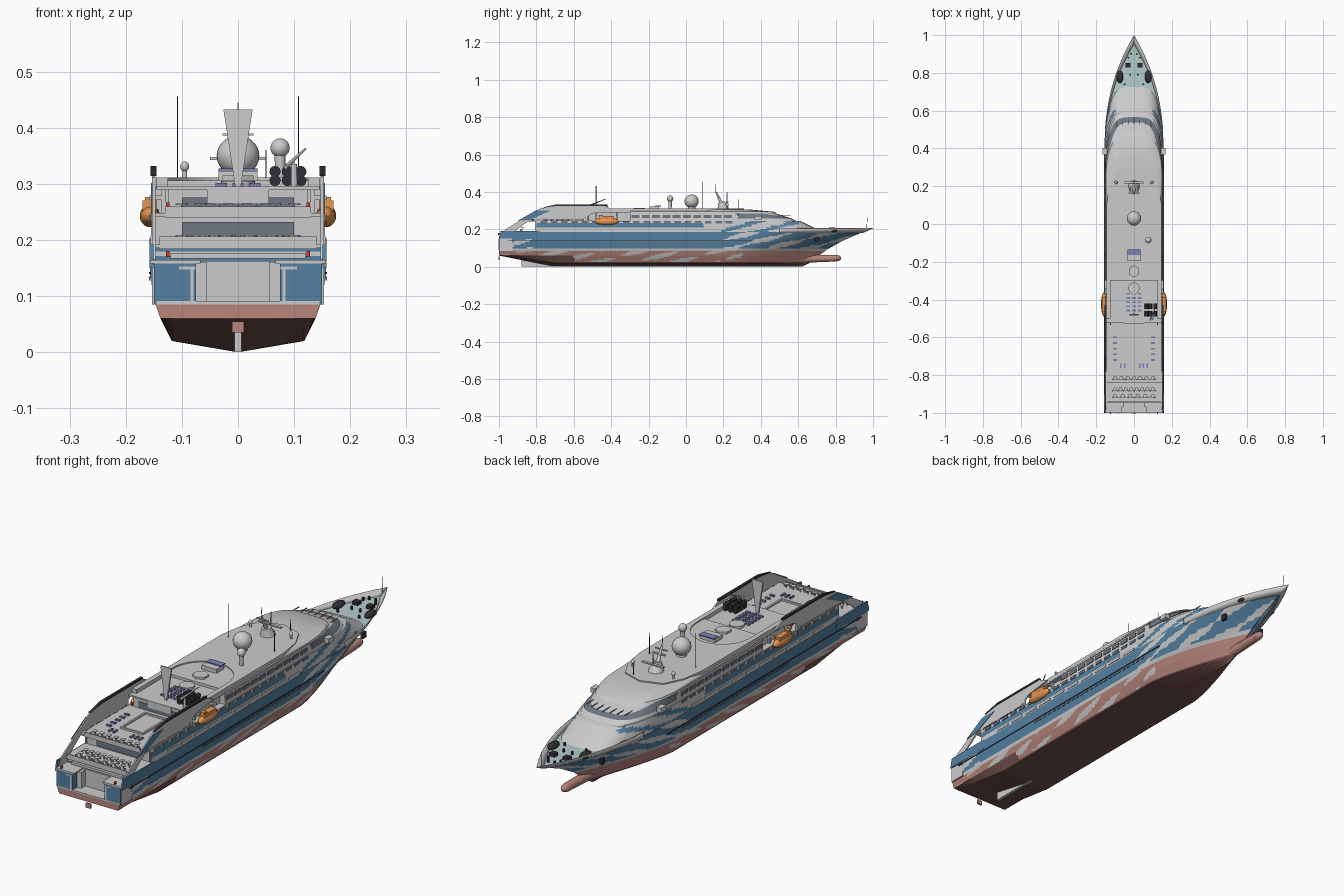
import bpy, bmesh, math
from mathutils import Vector, Matrix

if "Cube" in bpy.data.objects:
    bpy.data.objects.remove(bpy.data.objects["Cube"])

def mat(name, r, g, b):
    m = bpy.data.materials.new(name)
    m.diffuse_color = (r, g, b, 1)
    m.use_nodes = True
    m.node_tree.nodes["Principled BSDF"].inputs["Base Color"].default_value = m.diffuse_color
    return m

GREY = mat("hull_grey", .60, .60, .60)
BLUE = mat("blue", .09, .22, .36)
PINK = mat("red_paint", .48, .24, .20)
BROWN = mat("bottom_brown", .17, .085, .075)
TEAL = mat("foredeck_teal", .45, .62, .60)
DARK = mat("dark", .03, .03, .035)
GLASS = mat("window_grey", .16, .19, .23)
ORANGE = mat("orange", .80, .30, .08)
LOUNGE = mat("lounger_blue", .20, .22, .48)
RED = mat("red_marker", .7, .03, .03)
PALETTE = [GREY, BLUE, PINK, BROWN, TEAL, DARK]

def finish(name, bm, mats, smooth=False, fix=True):
    if fix:
        bmesh.ops.recalc_face_normals(bm, faces=bm.faces)
    me = bpy.data.meshes.new(name)
    bm.to_mesh(me)
    bm.free()
    for m in mats:
        me.materials.append(m)
    ob = bpy.data.objects.new(name, me)
    bpy.context.collection.objects.link(ob)
    if smooth:
        bpy.ops.object.select_all(action='DESELECT')
        ob.select_set(True)
        bpy.context.view_layer.objects.active = ob
        bpy.ops.object.shade_smooth_by_angle(angle=math.radians(30))
    return ob

def loft(name, rings, color=None, mats=None, caps=True, smooth=True):
    """Skin a list of closed rings; color(center) picks a palette material."""
    bm = bmesh.new()
    vs = [[bm.verts.new(p) for p in r] for r in rings]
    n = len(rings[0])
    for a, b in zip(vs, vs[1:]):
        for i in range(n):
            j = (i + 1) % n
            bm.faces.new((a[i], a[j], b[j], b[i]))
    if caps:  # rings are symmetric, so cap with quads across the middle
        for r in (vs[0], vs[-1]):
            for i in range(n // 2 - 1):
                bm.faces.new((r[i], r[i + 1], r[n - 2 - i], r[n - 1 - i]))
    if color:
        for f in bm.faces:
            f.material_index = PALETTE.index(color(f.calc_center_median()))
    return finish(name, bm, mats or PALETTE, smooth)

def boxes(name, items, m, mirror=False):
    """items: (x, y, z, size_x, size_y, size_z) in one object."""
    bm = bmesh.new()
    for x, y, z, a, b, c in items:
        for s in ((1, -1) if mirror else (1,)):
            bmesh.ops.create_cube(bm, size=1, matrix=Matrix.Translation((x * s, y, z)) @ Matrix.Diagonal((a, b, c, 1)))
    return finish(name, bm, [m])

def tubes(name, items, m, seg=12):
    """items: (start, end, radius_start, radius_end)."""
    bm = bmesh.new()
    for p, q, r1, r2 in items:
        p, q = Vector(p), Vector(q)
        rot = (q - p).to_track_quat('Z', 'Y').to_matrix().to_4x4()
        bmesh.ops.create_cone(bm, cap_ends=True, segments=seg, radius1=r1, radius2=r2, depth=(q - p).length,
                              matrix=Matrix.Translation((p + q) / 2) @ rot)
    return finish(name, bm, [m], True)

def ball(name, c, size, m, mirror=False):
    bm = bmesh.new()
    for s in ((1, -1) if mirror else (1,)):
        bmesh.ops.create_uvsphere(bm, u_segments=24, v_segments=14, radius=1,
                                  matrix=Matrix.Translation((c[0] * s, c[1], c[2])) @ Matrix.Diagonal((*size, 1)))
    return finish(name, bm, [m], True)

def prism(name, pts, x0, x1, m):
    """Side-view polygon (y, z) given thickness in x, on both sides."""
    bm = bmesh.new()
    for s in (1, -1):
        a = [bm.verts.new((x0 * s, y, z)) for y, z in pts]
        b = [bm.verts.new((x1 * s, y, z)) for y, z in pts]
        bm.faces.new(a); bm.faces.new(b[::-1])
        for i in range(len(pts)):
            j = (i + 1) % len(pts)
            bm.faces.new((a[i], a[j], b[j], b[i]))
    return finish(name, bm, [m])

def plan(B, ya, y0, yf, z, e=.5, n=16, k=40):
    """Deck outline: straight sides, rounded front."""
    half = [(B, ya + (y0 - ya) * i / k, z) for i in range(k)]
    for i in range(n + 1):
        a = math.pi / 2 * i / n
        half.append((max(B * max(math.cos(a), 0) ** e, .0005), y0 + (yf - y0) * math.sin(a), z))
    return half + [(-x, y, zz) for x, y, zz in reversed(half)]

# --- hull: levels of (z, half beam, stern y, bow y, taper start, taper power)
LEVELS = [(.0, .001, -1, .62, .30, 1.5), (.02, .118, -1, .66, .25, 1.3), (.06, .138, -1, .71, .25, 1.5),
          (.085, .147, -1, .745, .25, 1.6), (.09, .149, -.93, .75, .27, 1.6), (.14, .157, -.93, .84, .30, 2.0),
          (.187, .158, -.93, .95, .35, 2.3)]
fine = []
for a, b in zip(LEVELS, LEVELS[1:]):
    k = 1 if b[0] - a[0] < .01 else 6
    fine += [[u + (v - u) * i / k for u, v in zip(a, b)] for i in range(k)]
fine.append(LEVELS[-1])

def hull_point(lv, t):
    z, B, ys, yb, y0, p = lv
    y = ys + (yb - ys) * t
    s = max(0, (y - y0) / (yb - y0))
    lift = max(0, min(1, (-.7 - y) / .3)) * max(0, .06 - z)
    return (max(B * (1 - s ** p), .0005), y, z + lift)

def hull_color(c):
    x, y, z = c
    if z > .185 and abs(x) < .14 and y > .5:
        return TEAL
    wave = math.sin(y * 30 - z * 120) + .5 * math.sin(y * 13 + z * 60)
    if z < .03 or (z < .062 and y < -.6):
        return BROWN
    if z < .085:
        return PINK if wave < .55 or y > .3 else GREY
    if z < .097:
        return GREY
    if y > .2 or y < -.82:
        return GREY if wave > .45 else BLUE
    return BLUE

N = 150
rings = []
for i in range(N + 1):
    r = [hull_point(lv, i / N) for lv in fine]
    rings.append(r + [(-x, y, z) for x, y, z in reversed(r)])
loft("hull", rings, hull_color)
ball("bulb_tip", (0, .795, .046), (.018, .035, .018), PINK)
tubes("bulbous_bow", [((0, .56, .04), (0, .795, .046), .022, .018)], PINK, 20)
boxes("skeg", [(0, -.77, .02, .012, .22, .04)], GREY)
boxes("rub_rail", [(.157, -.3, .141, .004, 1.3, .004)], DARK, True)

# --- flared bow bulwark, open strip
bm = bmesh.new()
top = (.205, .158, 0, 1.0, .38, 2.3)
rows = []
for i in range(41):
    t = i / 40
    lo = hull_point((.18, .157, .5, .945, .35, 2.3), t)
    hi = hull_point((.205, .158, .5, 1.0, .36, 2.4), t)
    rows.append((lo, hi))
for s in (1, -1):
    vs = [[bm.verts.new((x * s, y, z)) for x, y, z in r] for r in rows]
    for a, b in zip(vs, vs[1:]):
        f = bm.faces.new((a[0], b[0], b[1], a[1]))
bulwark = finish("bow_bulwark", bm, [GREY], True)
bulwark.modifiers.new("thickness", 'SOLIDIFY').thickness = .003

# --- superstructure tiers
def tier_color(c):
    x, y, z = c
    if abs(x) > .1 and y > .2 and y < .62 and math.sin(y * 30 - z * 120) > .35:
        return BLUE
    if abs(x) > .15 and .207 < z < .232 and y < .1:
        return BLUE
    return GREY
loft("lower_deckhouse", [plan(.157 - .004 * i / 10, -.80, .33 - .002 * i, .73 - .012 * i, .185 + .006 * i)
                         for i in range(11)], tier_color)
loft("upper_deckhouse", [plan(.152, -.30, .30, .60, .24), plan(.150, -.30, .28, .565, .257),
                         plan(.146, -.30, .24, .46, .292)], mats=[GREY])
loft("bridge_windows", [plan(.1515, .28, .30, .566, .258), plan(.148, .28, .26, .475, .284)], mats=[GLASS])
boxes("bridge_mullions", [(x, .515 - abs(x) * .25, .275, .003, .09, .004) for x in (-.09, -.06, -.03, 0, .03, .06, .09)], GREY)
loft("roof_visor", [plan(.150, -.30, .25, .485, .286), plan(.149, -.30, .24, .47, .294),
                    plan(.138, -.30, .1, .34, .306)], mats=[GREY])
boxes("bridge_wing", [(.155, .385, .262, .022, .035, .02)], GREY, True)

# --- top roof with a rounded cut-out open to the stern
outer = [(.146, -.50), (.146, .1), (.13, .2), (.09, .28), (0, .31)]
cut = [(.125 * math.cos(math.pi * i / 24), -.25 + .13 * math.sin(math.pi * i / 24)) for i in range(25)]
loop = outer + [(-x, y) for x, y in outer[-2::-1]] + [(-.125, -.50)] + cut[::-1] + [(.125, -.50)]
bm = bmesh.new()
f = bm.faces.new([bm.verts.new((x, y, .292)) for x, y in loop])
g = bmesh.ops.extrude_face_region(bm, geom=[f])
bmesh.ops.translate(bm, vec=(0, 0, .019), verts=[v for v in g["geom"] if isinstance(v, bmesh.types.BMVert)])
finish("top_roof", bm, [GREY])

# --- aft decks, parapets and stern
boxes("sun_deck_house", [(0, -.40, .265, .25, .24, .05)], GREY)
boxes("aft_decks", [(0, -.40, .292, .29, .25, .006), (0, -.67, .245, .30, .34, .006), (0, -.87, .189, .306, .15, .006),
                    (0, -.955, .088, .29, .09, .006)], GREY)
boxes("deck_parapets", [(0, -.525, .28, .11, .004, .03), (0, -.838, .25, .26, .004, .02), (0, -.943, .195, .28, .004, .022),
                        (0, -.93, .172, .24, .03, .01)], GREY)
boxes("stern_quarters", [(.112, -.965, .122, .075, .07, .074)], BLUE, True)
boxes("stern_quarter_trim", [(.145, -.962, .12, .016, .07, .07), (.112, -.965, .161, .09, .072, .006),
                             (.082, -1.0, .12, .006, .004, .06), (.09, -.998, .15, .03, .006, .006)], GREY, True)
boxes("marina_wall", [(0, -.935, .125, .15, .015, .075), (-.065, -.95, .125, .02, .04, .07), (.065, -.95, .125, .02, .04, .07)], GREY)
boxes("transom_hatch", [(0, -1.0, .045, .022, .006, .02)], PINK)
boxes("aft_glass", [(0, -.802, .215, .2, .006, .035), (0, -.521, .263, .2, .006, .026)], GLASS)
boxes("red_markers", [(.125, -.53, .262, .006, .01, .01), (.125, -1.0, .175, .006, .01, .01)], RED, True)

# --- sweeping side screens
prism("side_screen", [(-.985, .165), (-.965, .20), (-.78, .312), (-.70, .325), (-.43, .325), (-.38, .30), (-.50, .285),
                      (-.55, .252), (-.83, .252), (-.91, .195), (-.92, .165)], .147, .153, GREY)
prism("screen_base", [(-1, .15), (-.99, .192), (-.78, .192), (-.78, .15)], .151, .158, BLUE)
prism("screen_stripe", [(-.90, .245), (-.80, .302), (-.72, .302), (-.83, .252)], .152, .155, BLUE)
prism("screen_cap", [(-.78, .314), (-.70, .332), (-.43, .332), (-.43, .324), (-.70, .324)], .145, .156, DARK)
boxes("screen_posts", [(.15, y, .24, .006, .012, .09) for y in (-.53, -.60, -.70, -.80)], GREY, True)

# --- windows along the sides
W = [(.154, -.76 + .055 * i, .238, .005, .035, .012) for i in range(19)]
W += [(.149, -.27 + .055 * i, .268, .007, .042, .016) for i in range(10)]
W += [(.157, -.45 + .03 * i, .131, .003, .018, .007) for i in range(24)]
boxes("side_windows", W, GLASS, True)
boxes("side_openings", [(.157, -.66 + .09 * i, .198, .004, .07, .01) for i in range(10)], GREY, True)

# --- lifeboats and davits
ball("lifeboat_hull", (.157, -.425, .243), (.018, .065, .02), ORANGE, True)
boxes("lifeboat_cabin", [(.157, -.425, .258, .026, .075, .024), (.157, -.455, .272, .018, .02, .01)], ORANGE, True)
boxes("davits", [(.143, y, .275, .03, .008, .008) for y in (-.48, -.37)] +
      [(.132, y, .265, .008, .01, .05) for y in (-.48, -.37)], GREY, True)

# --- pool, loungers, tables, bar
boxes("pool_rim", [(.05, -.63, .251, .008, .16, .008), (-.05, -.63, .251, .008, .16, .008),
                   (0, -.55, .251, .108, .008, .008), (0, -.71, .251, .108, .008, .008)], GREY)
L = [(x, -.37 - .022 * i, .298, .02, .009, .007) for x in (-.03, 0, .03) for i in range(5)]
L += [(x, y, .251, .008, .025, .007) for x in (-.07, -.05, .03, .05, .07) for y in (-.75,)]
L += [(s * .10, -.60 - .03 * i, .251, .02, .009, .007) for s in (1, -1) for i in range(5)]
L += [(0, -.15, .325, .07, .03, .004)]
boxes("loungers", L, LOUNGE)
boxes("bar_canopy", [(0, -.17, .31, .07, .05, .026)], GREY)
tubes("deck_features", [((0, -.25, .295), (0, -.25, .315), .032, .032)], GREY, 6)
tubes("whirlpool", [((0, -.34, .295), (0, -.34, .305), .03, .03)], GREY, 24)
T = []
for z, y, n in ((.248, -.815, 7), (.192, -.875, 8), (.192, -.91, 6)):
    for i in range(n):
        x = -.1 + .2 * i / (n - 1)
        T += [((x, y, z), (x, y, z + .014), .002, .002), ((x, y, z + .014), (x, y, z + .017), .011, .011)]
        T += [((x + s * .013, y - .008, z), (x + s * .013, y - .008, z + .01), .004, .004) for s in (1, -1)]
tubes("tables_and_chairs", T, GREY, 8)

# --- life raft canisters, fin, crane
tubes("raft_canisters", [((x, y - .014, z), (x, y + .014, z), .010, .010) for x in (.066, .088, .112)
                         for y in (-.435, -.475) for z in (.306, .322)], DARK)
bm = bmesh.new()
lo = [bm.verts.new((x, y, .295)) for x, y in ((-.005, -.485), (.005, -.485), (.005, -.475), (-.005, -.475))]
hi = [bm.verts.new((x, y, .433)) for x, y in ((-.026, -.483), (.026, -.483), (.026, -.477), (-.026, -.477))]
for i in range(4):
    bm.faces.new((lo[i], lo[(i + 1) % 4], hi[(i + 1) % 4], hi[i]))
bm.faces.new(hi); bm.faces.new(lo)
finish("tapered_fin", bm, [GREY])
tubes("crane", [((.10, -.50, .295), (.10, -.50, .335), .006, .005), ((.085, -.51, .33), (.12, -.43, .362), .004, .002)], GREY)

# --- radomes, mast, aerials
ball("large_radome", (0, .03, .35), (.038, .038, .036), GREY)
ball("side_radome", (.075, -.085, .364), (.017, .017, .017), GREY)
ball("small_radomes", (.095, .22, .331), (.008, .008, .009), GREY, True)
tubes("radome_pedestals", [((0, .03, .30), (0, .03, .33), .022, .018), ((.075, -.085, .30), (.075, -.085, .352), .008, .01)] +
      [((s * .095, .22, .29), (s * .095, .22, .326), .005, .004) for s in (1, -1)], GREY)
tubes("mast", [((0, .20, .30), (0, .19, .345), .034, .018), ((0, .19, .34), (0, .16, .40), .009, .004),
               ((0, .16, .40), (0, .155, .445), .002, .001), ((0, .22, .34), (0, .22, .40), .003, .002)], GREY)
boxes("mast_arms", [(0, .175, .372, .05, .01, .005), (0, .165, .388, .056, .006, .004), (0, .22, .345, .1, .012, .005)], GREY)
tubes("whip_aerials", [((-.108, .09, .30), (-.108, .09, .456), .0012, .0008), ((.108, .09, .30), (.108, .09, .456), .0012, .0008),
                       ((.05, .28, .29), (.05, .28, .36), .0012, .001), ((0, .965, .20), (0, .97, .262), .001, .001)], DARK, 6)

# --- foredeck gear
ball("foredeck_winches", (.075, .78, .196), (.018, .034, .014), DARK, True)
boxes("foredeck_windlass", [(.032, .84, .194, .025, .025, .014)], DARK, True)
tubes("bollards", [((s * x, y, .185), (s * x, y, .20), .005, .005) for s in (1, -1)
                   for x, y in ((.05, .74), (.02, .79), (.03, .88), (.015, .90))], DARK, 8)
boxes("anchors", [(.098, .70, .145, .012, .022, .025)], DARK, True)
